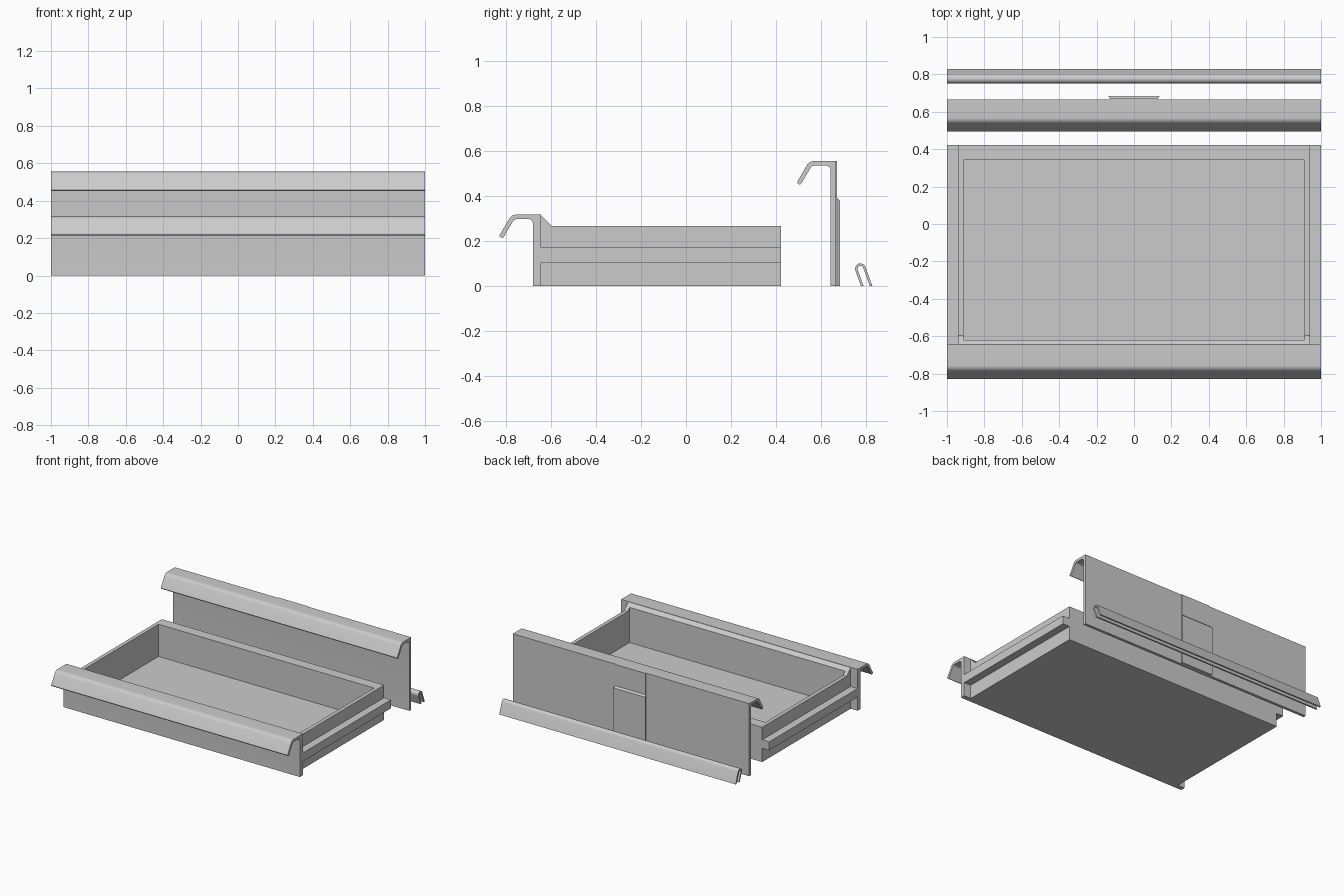
import bpy, bmesh, math
from mathutils import Vector

if "Cube" in bpy.data.objects:
    bpy.data.objects.remove(bpy.data.objects["Cube"])

grey = bpy.data.materials.new("plain grey")
grey.diffuse_color = (0.6, 0.6, 0.6, 1)
grey.use_nodes = True
grey.node_tree.nodes["Principled BSDF"].inputs["Base Color"].default_value = grey.diffuse_color


def rounded(corners, steps=6):
    """Closed outline from (y, z, radius) corners, with filleted corners."""
    pts = []
    n = len(corners)
    for i, (y, z, r) in enumerate(corners):
        p = Vector((y, z))
        if r == 0:
            pts.append(p)
            continue
        a = (Vector(corners[i - 1][:2]) - p).normalized()
        b = (Vector(corners[(i + 1) % n][:2]) - p).normalized()
        half = a.angle(b) / 2
        centre = p + (a + b).normalized() * (r / math.sin(half))
        start = p + a * (r / math.tan(half)) - centre
        end = p + b * (r / math.tan(half)) - centre
        for k in range(steps + 1):
            t = k / steps
            pts.append(centre + (start * (1 - t) + end * t).normalized() * r)
    return pts


def make_object(name, bm):
    bmesh.ops.recalc_face_normals(bm, faces=bm.faces)
    mesh = bpy.data.meshes.new(name)
    bm.to_mesh(mesh)
    bm.free()
    mesh.materials.append(grey)
    ob = bpy.data.objects.new(name, mesh)
    bpy.context.collection.objects.link(ob)
    return ob


def prism(name, outline, x0, x1):
    """Extrude a (y, z) outline along x."""
    bm = bmesh.new()
    face = bm.faces.new([bm.verts.new((x0, p[0], p[1])) for p in outline])
    out = bmesh.ops.extrude_face_region(bm, geom=[face])
    moved = [v for v in out["geom"] if isinstance(v, bmesh.types.BMVert)]
    bmesh.ops.translate(bm, verts=moved, vec=(x1 - x0, 0, 0))
    return make_object(name, bm)


def box(name, x0, x1, y0, y1, z0, z1):
    return prism(name, [(y0, z0), (y1, z0), (y1, z1), (y0, z1)], x0, x1)


def smooth(ob):
    bpy.ops.object.select_all(action="DESELECT")
    ob.select_set(True)
    bpy.context.view_layer.objects.active = ob
    bpy.ops.object.shade_smooth_by_angle(angle=math.radians(30))


def hooked_panel(name, front, back, top):
    """Upright panel whose top edge curls forward into a grip."""
    smooth(prism(name, rounded([
        (front, 0, 0), (back, 0, 0), (back, top, 0),
        (front - 0.095, top, 0.035),
        (front - 0.150, top - 0.095, 0.006),
        (front - 0.135, top - 0.107, 0.006),
        (front - 0.083, top - 0.020, 0.018),
        (front, top - 0.020, 0.020)]), -1, 1))


# Drawer front and rear panel, both with a curled grip
hooked_panel("drawer_front", -0.681, -0.645, 0.317)
hooked_panel("rear_panel", 0.643, 0.665, 0.555)

# Drawer tray with a sloped front brace, hollowed out
tray = prism("drawer_tray", [(-0.645, 0), (0.423, 0), (0.423, 0.266),
                             (-0.597, 0.266), (-0.645, 0.315)], -0.941, 0.941)
cutter = box("tray_cutter", -0.912, 0.912, -0.62, 0.342, 0.02, 0.5)
cutter.hide_render = True
cutter.hide_viewport = True
cut = tray.modifiers.new("hollow", "BOOLEAN")
cut.operation = "DIFFERENCE"
cut.solver = "EXACT"
cut.object = cutter

# Side runners
for side, label in ((-1, "left"), (1, "right")):
    x0, x1 = sorted((side * 0.941, side))
    box(label + "_runner", x0, x1, -0.645, 0.423, 0.105, 0.17)

# Rear latch: thin strip on the panel, dovetail slider on its lower part
box("latch_strip", -0.127, 0.127, 0.665, 0.671, 0, 0.555)
bm = bmesh.new()
rings = []
for y, half, top in ((0.671, 0.127, 0.392), (0.684, 0.138, 0.38)):
    rings.append([bm.verts.new((x, y, z)) for x, z in
                  ((-half, 0), (half, 0), (half, top), (-half, top))])
for ring in rings:
    bm.faces.new(ring)
for i in range(4):
    j = (i + 1) % 4
    bm.faces.new((rings[0][i], rings[0][j], rings[1][j], rings[1][i]))
make_object("latch_slider", bm)

# Folded clip strip behind the panel
outer, inner = [], []
centre, radius, wall = Vector((0.776, 0.076)), 0.024, 0.011
lean = math.radians(20)
for k in range(13):
    a = math.pi - k * math.pi / 12 + lean
    d = Vector((math.cos(a), math.sin(a)))
    outer.append(centre + d * radius)
    inner.append(centre + d * (radius - wall))


def to_floor(p):
    return Vector((p.x + p.y * math.tan(lean), 0))


outline = ([to_floor(outer[0])] + outer + [to_floor(outer[-1])]
           + [to_floor(inner[-1])] + inner[::-1] + [to_floor(inner[0])])
smooth(prism("clip_strip", outline, -1, 1))
